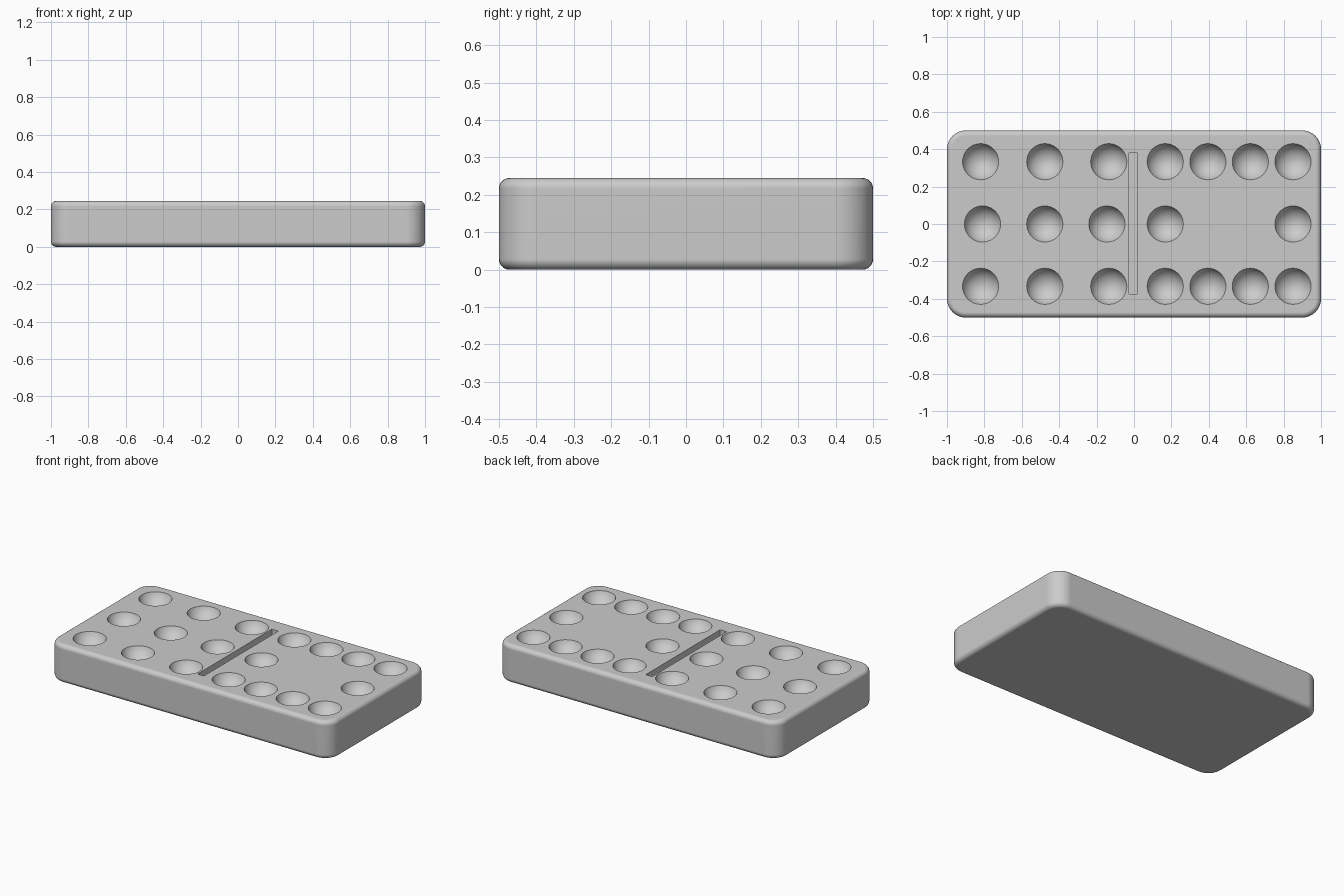
import bpy, bmesh, math
from mathutils import Matrix, Vector

if "Cube" in bpy.data.objects:
    bpy.data.objects.remove(bpy.data.objects["Cube"], do_unlink=True)

HEIGHT = 0.245
PIP_RADIUS, PIP_DEPTH = 0.097, 0.07

grey = bpy.data.materials.new("plain grey")
grey.use_nodes = True
colour = (0.6, 0.6, 0.6, 1)
grey.diffuse_color = colour
grey.node_tree.nodes["Principled BSDF"].inputs["Base Color"].default_value = colour


def add_object(name, bm):
    mesh = bpy.data.meshes.new(name)
    bm.to_mesh(mesh)
    bm.free()
    mesh.materials.append(grey)
    obj = bpy.data.objects.new(name, mesh)
    bpy.context.collection.objects.link(obj)
    return obj


def box(bm, centre, size):
    matrix = Matrix.Translation(centre) @ Matrix.Diagonal((*size, 1))
    bmesh.ops.create_cube(bm, size=1, matrix=matrix)


# Tile body: rounded corners first, then softened top and bottom rims
bm = bmesh.new()
box(bm, (0, 0, HEIGHT / 2), (2, 1, HEIGHT))
upright = [e for e in bm.edges if abs(e.verts[0].co.z - e.verts[1].co.z) > 0.1]
bmesh.ops.bevel(bm, geom=upright, offset=0.1, segments=10, profile=0.5, affect='EDGES')
rims = [e for e in bm.edges if abs(e.verts[0].co.z - e.verts[1].co.z) < 0.001]
bmesh.ops.bevel(bm, geom=rims, offset=0.028, segments=6, profile=0.5, affect='EDGES')
tile = add_object("domino_tile", bm)

# Pip positions: three columns on one half, a ring of ten on the other
pips = []
for y in (-0.333, 0, 0.333):
    outer, inner = (-0.81, -0.145) if y == 0 else (-0.82, -0.135)
    pips += [(x, y) for x in (outer, -0.477, inner)]
    columns = (0.167, 0.85) if y == 0 else (0.167, 0.395, 0.622, 0.85)
    pips += [(x, y) for x in columns]

# Cutter: shallow spherical bowls and the dividing groove
bm = bmesh.new()
ball = (PIP_RADIUS ** 2 + PIP_DEPTH ** 2) / (2 * PIP_DEPTH)
for x, y in pips:
    centre = Vector((x, y, HEIGHT - PIP_DEPTH + ball))
    bmesh.ops.create_uvsphere(bm, u_segments=40, v_segments=24, radius=ball,
                              matrix=Matrix.Translation(centre))
box(bm, (-0.003, 0.003, HEIGHT), (0.046, 0.754, 0.08))
cutter = add_object("recess_cutter", bm)
cutter.hide_render = True

# Carve the recesses
carve = tile.modifiers.new("carve", 'BOOLEAN')
carve.operation = 'DIFFERENCE'
carve.solver = 'EXACT'
carve.object = cutter
bpy.ops.object.select_all(action='DESELECT')
bpy.context.view_layer.objects.active = tile
tile.select_set(True)
bpy.ops.object.modifier_apply(modifier=carve.name)
bpy.data.objects.remove(cutter, do_unlink=True)

# Smooth curves with crisp recess rims and level flats
bpy.ops.object.shade_smooth_by_angle(angle=math.radians(35))
flats = tile.modifiers.new("level_flats", 'WEIGHTED_NORMAL')
flats.keep_sharp = True
